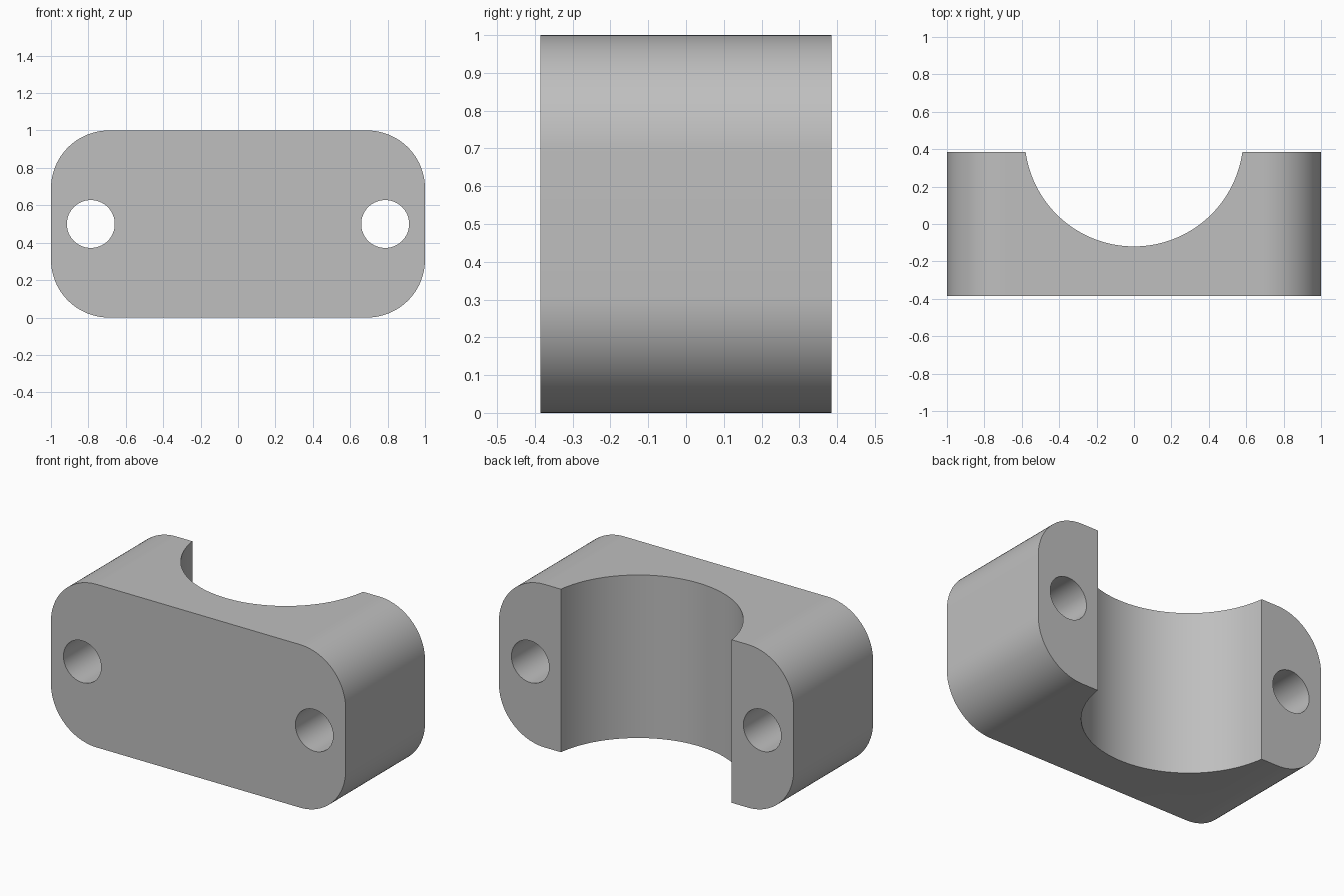
import bpy, bmesh, math
from mathutils import Matrix

DEPTH, HEIGHT, CORNER = 0.77, 1.0, 0.31
BORE_R, BORE_Y = 0.585, 0.465
HOLE_R, HOLE_X = 0.128, 0.787

cube = bpy.data.objects.get("Cube")
if cube:
    bpy.data.objects.remove(cube, do_unlink=True)

# Plain grey finish
grey = bpy.data.materials.new("plain_grey")
grey.use_nodes = True
colour = (0.52, 0.52, 0.52, 1)
grey.diffuse_color = colour
grey.node_tree.nodes["Principled BSDF"].inputs["Base Color"].default_value = colour


def make_object(name, bm):
    bmesh.ops.recalc_face_normals(bm, faces=bm.faces)
    mesh = bpy.data.meshes.new(name)
    bm.to_mesh(mesh)
    bm.free()
    mesh.materials.append(grey)
    obj = bpy.data.objects.new(name, mesh)
    bpy.context.collection.objects.link(obj)
    return obj


def cylinder_cutter(name, radius, length, matrix, sides):
    bm = bmesh.new()
    bmesh.ops.create_cone(bm, cap_ends=True, segments=sides, radius1=radius,
                          radius2=radius, depth=length, matrix=matrix)
    obj = make_object(name, bm)
    obj.hide_render = True
    return obj


# Block: rounded rectangle outline extruded front to back
bm = bmesh.new()
outline = []
steps = 24
centres = [(1, 1), (-1, 1), (-1, -1), (1, -1)]
for quarter, (sx, sz) in enumerate(centres):
    for i in range(steps + 1):
        a = (quarter + i / steps) * math.pi / 2
        x = sx * (1 - CORNER) + CORNER * math.cos(a)
        z = HEIGHT / 2 + sz * (HEIGHT / 2 - CORNER) + CORNER * math.sin(a)
        outline.append(bm.verts.new((x, -DEPTH / 2, z)))
front = bm.faces.new(outline)
back = bmesh.ops.extrude_face_region(bm, geom=[front])
moved = [v for v in back["geom"] if isinstance(v, bmesh.types.BMVert)]
bmesh.ops.translate(bm, verts=moved, vec=(0, DEPTH, 0))
block = make_object("clamp_block", bm)

# Shaft bore and the two bolt holes
cutters = [cylinder_cutter("bore_cutter", BORE_R, 2,
                           Matrix.Translation((0, BORE_Y, HEIGHT / 2)), 128)]
for side, sx in (("left", 1), ("right", -1)):
    place = Matrix.Translation((sx * HOLE_X, 0, HEIGHT / 2)) @ Matrix.Rotation(math.pi / 2, 4, "X")
    cutters.append(cylinder_cutter(side + "_hole_cutter", HOLE_R, 2, place, 64))

bpy.ops.object.select_all(action="DESELECT")
block.select_set(True)
bpy.context.view_layer.objects.active = block
for cutter in cutters:
    cut = block.modifiers.new(cutter.name, "BOOLEAN")
    cut.operation = "DIFFERENCE"
    cut.solver = "EXACT"
    cut.object = cutter
    bpy.ops.object.modifier_apply(modifier=cut.name)
    bpy.data.objects.remove(cutter, do_unlink=True)

bpy.ops.object.shade_smooth_by_angle(angle=math.radians(30))
